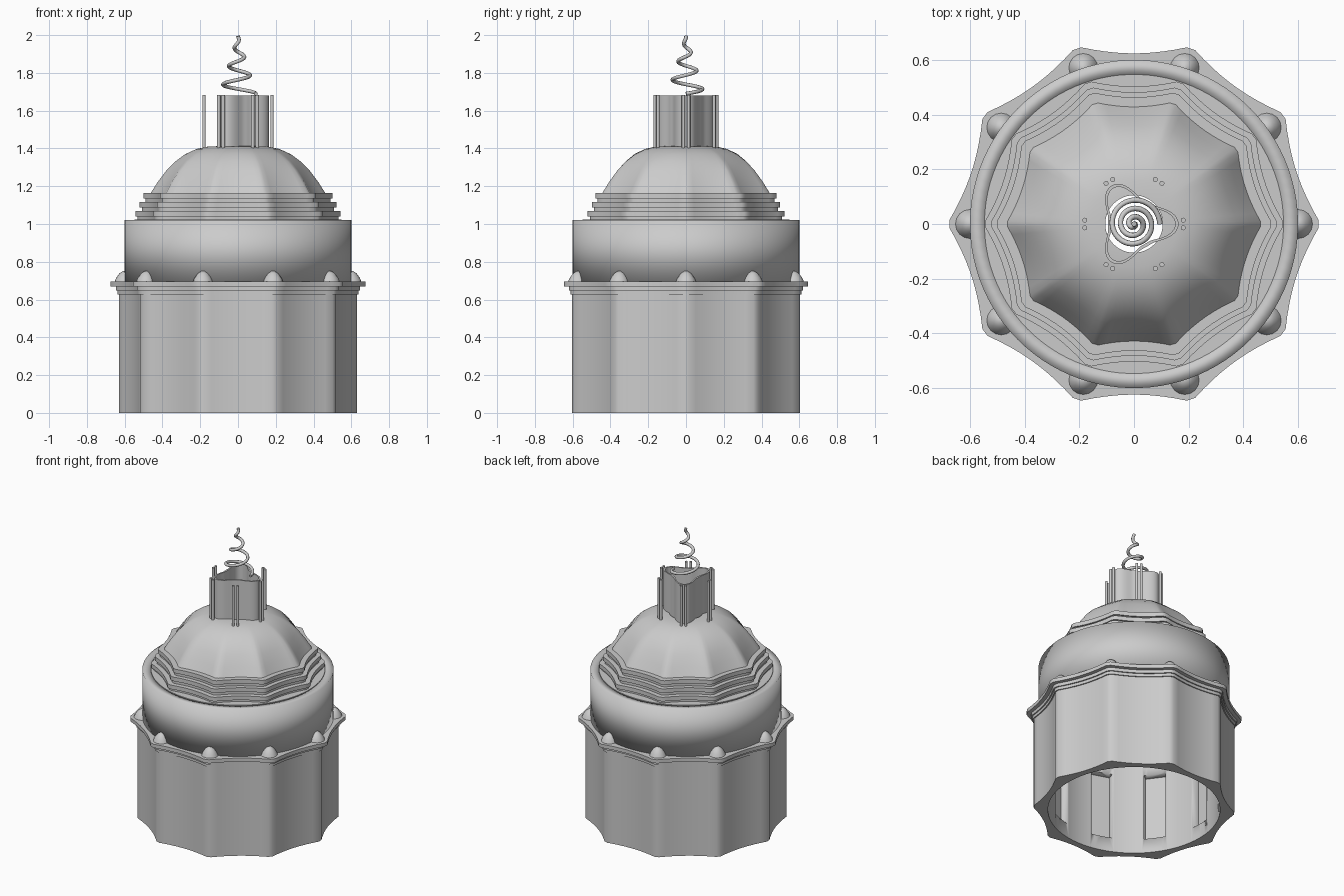
import bpy, bmesh
from math import sin, cos, pi, radians
from mathutils import Vector

if "Cube" in bpy.data.objects:
    bpy.data.objects.remove(bpy.data.objects["Cube"])

SIDES, STEPS = 10, 10
stone = bpy.data.materials.new("grey stone")
stone.use_nodes = True
stone.diffuse_color = (0.6, 0.6, 0.6, 1)
stone.node_tree.nodes["Principled BSDF"].inputs["Base Color"].default_value = (0.6, 0.6, 0.6, 1)


def add_object(name, bm, angle=40):
    bmesh.ops.recalc_face_normals(bm, faces=bm.faces)
    mesh = bpy.data.meshes.new(name)
    bm.to_mesh(mesh)
    bm.free()
    mesh.materials.append(stone)
    obj = bpy.data.objects.new(name, mesh)
    bpy.context.collection.objects.link(obj)
    bpy.ops.object.select_all(action='DESELECT')
    obj.select_set(True)
    bpy.context.view_layer.objects.active = obj
    bpy.ops.object.shade_smooth_by_angle(angle=radians(angle))
    return obj


def ring(r, z, scallop=1.0):
    """Ten-sided outline with hollowed sides; scallop 0 gives a circle."""
    points = []
    for k in range(SIDES):
        a, b = (2 * pi * (k + i) / SIDES for i in (0, 1))
        start, end = Vector((cos(a), sin(a), 0)), Vector((cos(b), sin(b), 0))
        for i in range(STEPS):
            t = 0.04 + 0.92 * i / (STEPS - 1)
            p = start.lerp(end, t) * (1.005 - 0.16 * t * (1 - t))
            p = p.normalized().lerp(p, scallop) * r
            points.append((p.x, p.y, z))
    return points


def loft(name, rings, angle=40):
    """Skin a closed loop of outlines into a hollow solid."""
    bm = bmesh.new()
    rows = [[bm.verts.new(p) for p in points] for points in rings]
    n = len(rows[0])
    for i, row in enumerate(rows):
        nxt = rows[(i + 1) % len(rows)]
        for j in range(n):
            k = (j + 1) % n
            bm.faces.new((row[j], row[k], nxt[k], nxt[j]))
    return add_object(name, bm, angle)


def band(name, outer, inner, z0, z1, angle=40, outer_s=1, inner_s=1):
    return loft(name, [ring(outer, z0, outer_s), ring(outer, z1, outer_s),
                       ring(inner, z1, inner_s), ring(inner, z0, inner_s)], angle)


# Lower wall with niches cut inside the corners
wall = band("lower_wall", 0.635, 0.54, 0, 0.64, inner_s=0)
bm = bmesh.new()
for k in range(SIDES):
    a = 2 * pi * k / SIDES
    made = bmesh.ops.create_cube(bm, size=1)["verts"]
    bmesh.ops.scale(bm, verts=made, vec=(0.1, 0.14, 0.46))
    bmesh.ops.translate(bm, verts=made, vec=(0.535, 0, 0.33))
    for v in made:
        x, y = v.co.x, v.co.y
        v.co.x, v.co.y = x * cos(a) - y * sin(a), x * sin(a) + y * cos(a)
cutter = add_object("niche_cutter", bm)
cutter.hide_render = True
cut = wall.modifiers.new("niches", 'BOOLEAN')
cut.operation, cut.solver, cut.object = 'DIFFERENCE', 'EXACT', cutter
bpy.context.view_layer.objects.active = wall
bpy.ops.object.modifier_apply(modifier=cut.name)
bpy.data.objects.remove(cutter)

# Cornice mouldings
band("cornice_lower", 0.643, 0.54, 0.628, 0.648, inner_s=0)
band("cornice_middle", 0.652, 0.54, 0.648, 0.67, inner_s=0)
band("cornice_top", 0.68, 0.54, 0.67, 0.695, inner_s=0)

# Small rounded finials on the cornice corners
profile = [(0.055, 0.69), (0.045, 0.715), (0.028, 0.738), (0.01, 0.75)]
for k in range(SIDES):
    a = 2 * pi * k / SIDES
    bm = bmesh.new()
    rows = [[bm.verts.new((0.6 * cos(a) + r * cos(2 * pi * j / 16),
                           0.6 * sin(a) + r * sin(2 * pi * j / 16), z))
             for j in range(16)] for r, z in profile]
    for low, high in zip(rows, rows[1:]):
        for j in range(16):
            bm.faces.new((low[j - 1], low[j], high[j], high[j - 1]))
    bm.faces.new(rows[-1])
    bm.faces.new(rows[0])
    add_object(f"corner_finial_{k + 1}", bm, 60)

# Round drum, shaded soft over its edges
band("drum", 0.6, 0.545, 0.69, 1.02, 180, 0, 0)

# Stepped mouldings under the dome
band("drum_lip", 0.547, 0.44, 1.0, 1.025, outer_s=0)
for i, r in enumerate((0.548, 0.525, 0.505)):
    z = 1.02 + 0.048 * i
    band(f"dome_step_{i + 1}", r - 0.012, 0.44, z, z + 0.026)
    band(f"dome_step_edge_{i + 1}", r, 0.44, z + 0.02, z + 0.048)

# Dome shell, scalloped at the foot and round at the crown
shell = [(0.475, 1.15, 1), (0.43, 1.22, 0.9), (0.38, 1.285, 0.7), (0.335, 1.33, 0.5),
         (0.28, 1.37, 0.3), (0.22, 1.397, 0.1), (0.16, 1.41, 0), (0.105, 1.412, 0)]
outside = [ring(r, z, s) for r, z, s in shell]
inside = [ring(r * 0.95, z - 0.025, s) for r, z, s in reversed(shell[:-1])]
loft("dome", outside + [ring(0.105, 1.387, 0)] + inside, 50)


# Three-lobed lantern tube
def trefoil(offset, z):
    points = []
    for j in range(96):
        a = 2 * pi * j / 96
        r = 0.095 + offset + 0.068 * (0.5 + 0.5 * cos(3 * a)) ** 1.6
        points.append((r * cos(a), r * sin(a), z))
    return points


loft("lantern", [trefoil(0, 1.4), trefoil(0, 1.68), trefoil(-0.012, 1.68), trefoil(-0.012, 1.4)])

# Paired rods around the lantern
for k in range(6):
    a = pi * k / 3
    for side in (-1, 1):
        bm = bmesh.new()
        bmesh.ops.create_cone(bm, cap_ends=True, segments=10, radius1=0.009,
                              radius2=0.009, depth=0.29)
        t = 0.014 * side
        bmesh.ops.translate(bm, verts=bm.verts, vec=(
            0.18 * cos(a) - t * sin(a), 0.18 * sin(a) + t * cos(a), 1.537))
        add_object(f"lantern_rod_{k + 1}_{'left' if side > 0 else 'right'}", bm, 60)

# Tapering spiral spire
curve = bpy.data.curves.new("spire_spiral", 'CURVE')
curve.dimensions = '3D'
curve.bevel_depth, curve.bevel_resolution, curve.use_fill_caps = 0.01, 2, True
spline = curve.splines.new('POLY')
COUNT = 120
spline.points.add(COUNT)
for i, point in enumerate(spline.points):
    t = i / COUNT
    a, r = 2 * pi * 3.1 * t, 0.095 * (1 - t)
    point.co = (r * cos(a), r * sin(a), 1.69 + 0.305 * t, 1)
spline.use_smooth = True
curve.materials.append(stone)
spiral = bpy.data.objects.new("spire_spiral", curve)
bpy.context.collection.objects.link(spiral)
bpy.ops.object.select_all(action='DESELECT')
spiral.select_set(True)
bpy.context.view_layer.objects.active = spiral
bpy.ops.object.convert(target='MESH')
